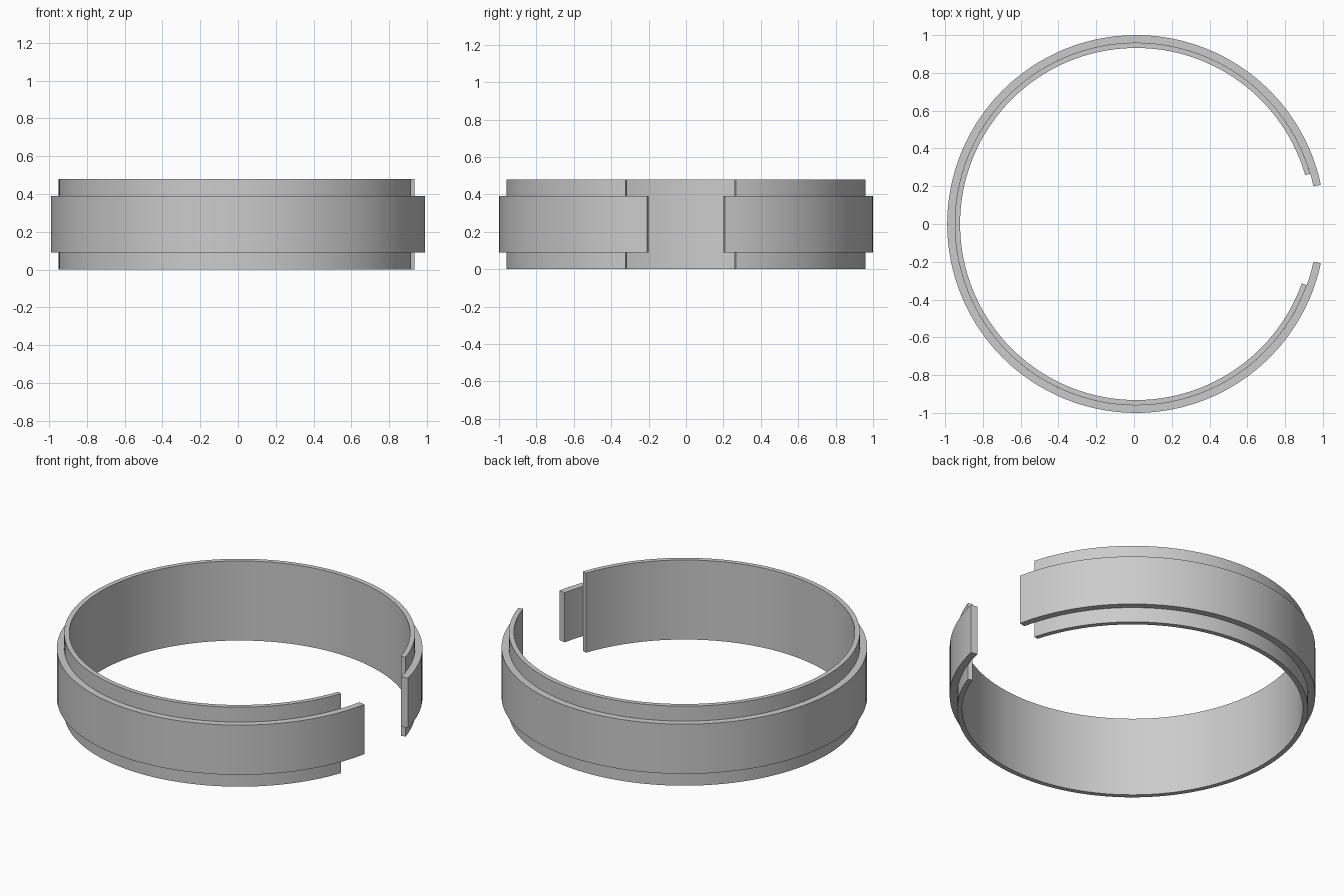
import bpy, bmesh
from math import radians, cos, sin

cube = bpy.data.objects.get("Cube")
if cube:
    bpy.data.objects.remove(cube, do_unlink=True)

grey = bpy.data.materials.new("plain grey")
grey.use_nodes = True
colour = (0.6, 0.6, 0.6, 1)
grey.diffuse_color = colour
grey.node_tree.nodes["Principled BSDF"].inputs["Base Color"].default_value = colour

CENTRE_X = 0.011


def open_ring(name, r_in, r_out, z0, z1, start, end, steps=120):
    """Sweep a rectangular section round z from start to end degrees."""
    bm = bmesh.new()
    section = [(r_in, z0), (r_out, z0), (r_out, z1), (r_in, z1)]
    loops = []
    for i in range(steps + 1):
        a = radians(start + (end - start) * i / steps)
        loops.append([bm.verts.new((r * cos(a), r * sin(a), z)) for r, z in section])
    for a, b in zip(loops, loops[1:]):
        for k in range(4):
            n = (k + 1) % 4
            bm.faces.new((a[k], a[n], b[n], b[k]))
    bm.faces.new(loops[0])
    bm.faces.new(loops[-1])
    bmesh.ops.recalc_face_normals(bm, faces=bm.faces)
    mesh = bpy.data.meshes.new(name)
    bm.to_mesh(mesh)
    bm.free()
    mesh.materials.append(grey)
    ob = bpy.data.objects.new(name, mesh)
    ob.location.x = CENTRE_X
    bpy.context.collection.objects.link(ob)
    bpy.ops.object.select_all(action='DESELECT')
    ob.select_set(True)
    bpy.context.view_layer.objects.active = ob
    bpy.ops.object.shade_smooth_by_angle(angle=radians(30))
    return ob


# Tall thin liner with the wider gap
open_ring("inner_ring", 0.932, 0.96, 0, 0.48, 16.1, 340.3)
# Shorter band wrapped round it, overhanging the liner at both ends
open_ring("outer_band", 0.96, 1.0, 0.09, 0.39, 12, 348)
